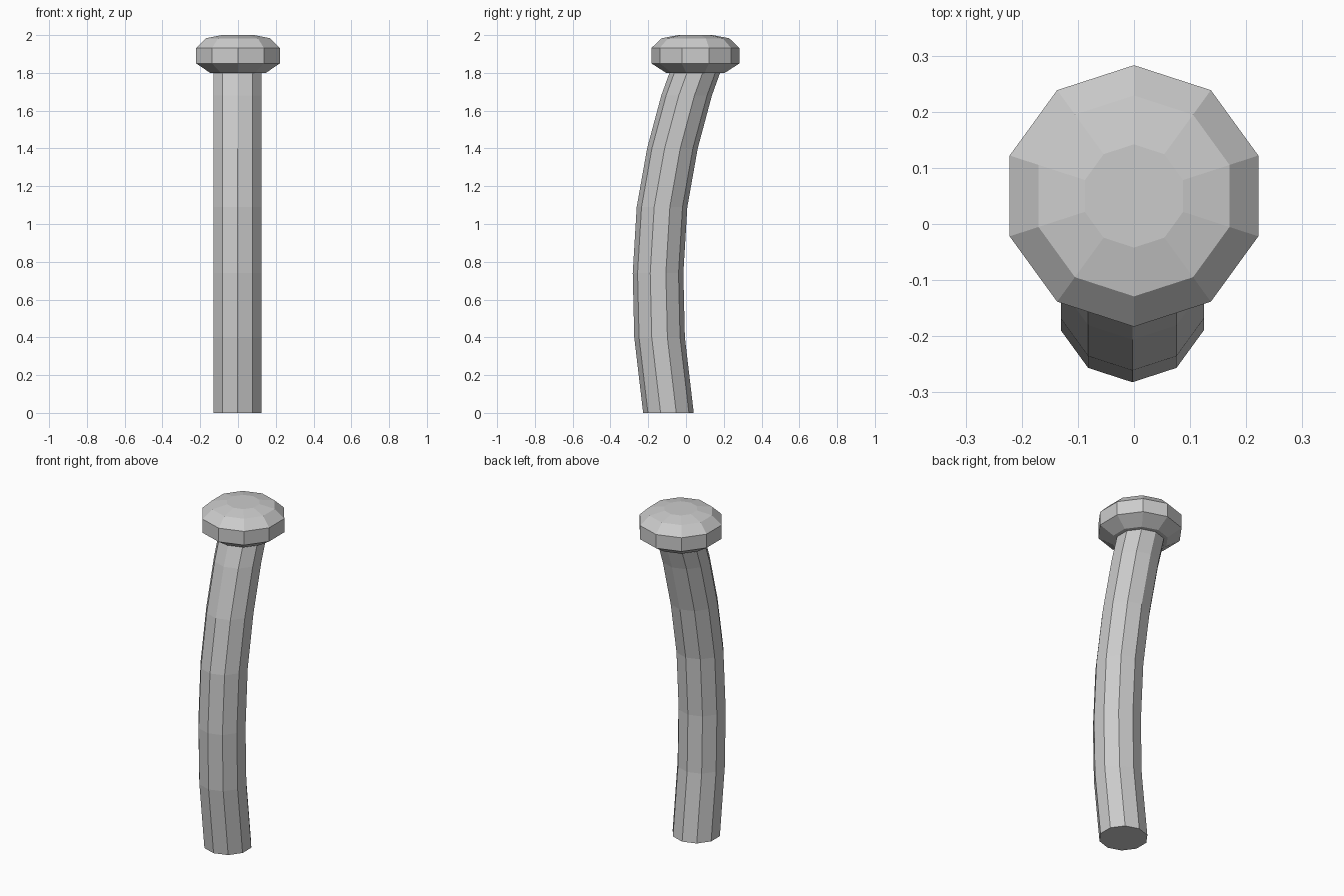
import bpy, bmesh
from math import cos, sin, pi

if "Cube" in bpy.data.objects:
    bpy.data.objects.remove(bpy.data.objects["Cube"])

SIDES = 10


def ring_loft(name, rings):
    """Loft flat decagon rings given as (x, y, z, radius), capped at both ends."""
    bm = bmesh.new()
    loops = []
    for x, y, z, r in rings:
        loops.append([bm.verts.new((x + r * cos(pi / 2 + 2 * pi * i / SIDES),
                                    y + r * sin(pi / 2 + 2 * pi * i / SIDES), z))
                      for i in range(SIDES)])
    for a, b in zip(loops, loops[1:]):
        for i in range(SIDES):
            j = (i + 1) % SIDES
            bm.faces.new((a[i], a[j], b[j], b[i]))
    bm.faces.new(loops[0][::-1])
    bm.faces.new(loops[-1])
    bmesh.ops.recalc_face_normals(bm, faces=bm.faces)
    mesh = bpy.data.meshes.new(name)
    bm.to_mesh(mesh)
    bm.free()
    obj = bpy.data.objects.new(name, mesh)
    bpy.context.collection.objects.link(obj)
    return obj


# Bowed shaft: (height, y centre) along the bend
path = [(0, -0.093), (0.4, -0.14), (0.74, -0.148), (1.09, -0.127),
        (1.40, -0.072), (1.68, 0.003), (1.81, 0.05)]
ring_loft("shaft", [(-0.003, y, z, 0.134) for z, y in path])

# Rounded knob: (height, radius) profile
profile = [(1.80, 0.155), (1.85, 0.233), (1.932, 0.233), (1.983, 0.179), (2.0, 0.092)]
ring_loft("knob", [(0, 0.05, z, r) for z, r in profile])
